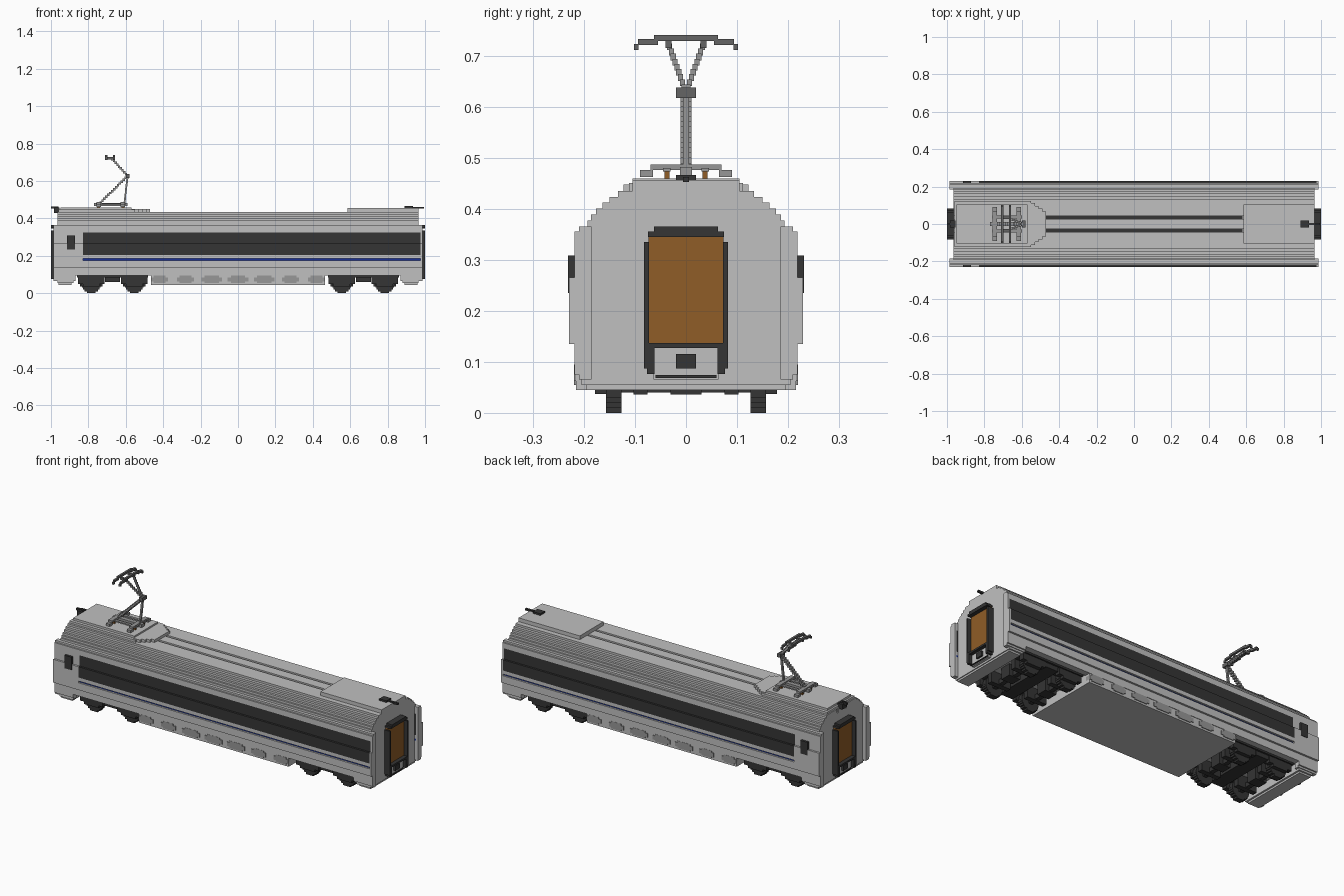
import bpy
import bmesh
from math import sqrt
from mathutils import Vector

default_cube = bpy.data.objects.get("Cube")
if default_cube:
    bpy.data.objects.remove(default_cube, do_unlink=True)


def make_material(name, red, green, blue):
    material = bpy.data.materials.new(name)
    material.use_nodes = True
    color = (red, green, blue, 1)
    material.diffuse_color = color
    shader = material.node_tree.nodes["Principled BSDF"]
    shader.inputs["Base Color"].default_value = color
    return material


light_grey = make_material("light grey", 0.53, 0.53, 0.53)
mid_grey = make_material("mid grey", 0.31, 0.31, 0.31)
dark_steel = make_material("dark steel", 0.13, 0.13, 0.13)
charcoal = make_material("charcoal", 0.035, 0.035, 0.035)
stripe_blue = make_material("stripe blue", 0.01, 0.03, 0.3)
amber_brown = make_material("amber brown", 0.28, 0.11, 0.02)


class Part:
    """Blocks collected into one object."""

    def __init__(self, name, material):
        self.mesh = bpy.data.meshes.new(name)
        self.mesh.materials.append(material)
        part_object = bpy.data.objects.new(name, self.mesh)
        bpy.context.collection.objects.link(part_object)
        self.bm = bmesh.new()

    def block(self, *ranges):
        """One block from its x, y and z ranges."""
        for vert in bmesh.ops.create_cube(self.bm)["verts"]:
            for axis, limits in enumerate(ranges):
                vert.co[axis] = max(limits) if vert.co[axis] > 0 else min(limits)

    def across(self, x, half_width, z):
        """A block centred on the middle of the car."""
        self.block(x, (-half_width, half_width), z)

    def both_sides(self, x, inner, outer, z):
        """Matching blocks on the left and right sides."""
        for side in (-1, 1):
            self.block(x, (side * inner, side * outer), z)

    def stair(self, start, end, size, steps):
        """A stepped bar of small blocks between two points."""
        for i in range(steps + 1):
            centre = Vector(start).lerp(Vector(end), i / steps)
            self.block(*[around(c, s / 2) for c, s in zip(centre, size)])

    def finish(self):
        self.bm.to_mesh(self.mesh)
        self.bm.free()


def around(centre, half):
    return (centre - half, centre + half)


# Main levels and lengths
floor, eave, roof_top = 0.1, 0.365, 0.435
body_end, wall_end = 0.965, 0.987
band_start, band_end = -0.83, 0.975
wall_inside = 0.185
layer = 0.01
full_length = around(0, body_end)


def wall_width(z):
    """Half width of the bulging side wall at a height."""
    if 0.13 < z < 0.27:
        return 0.229
    return 0.218 if 0.075 < z < 0.355 else 0.21


# Body core, side walls in layers, window band and stripe
body = Part("body_shell", light_grey)
window_band = Part("window_band", charcoal)
stripe = Part("side_stripe", stripe_blue)
body.across(full_length, 0.19, (floor, eave))
for i in range(round((eave - 0.065) / layer)):
    bottom = 0.065 + i * layer
    height = (bottom, bottom + layer)
    middle = bottom + layer / 2
    width = wall_width(middle)
    if middle < floor:
        for end in (-1, 1):
            body.both_sides((end * 0.87, end * wall_end), wall_inside, width, height)
        continue
    band, band_width = body, width
    if 0.21 < middle < 0.325:
        band = window_band
    elif 0.17 < middle < 0.19:
        band, band_width = stripe, width - layer
    band.both_sides((band_start, band_end), wall_inside, band_width, height)
    body.both_sides((-wall_end, band_start), wall_inside, width, height)
    body.both_sides((band_end, wall_end), wall_inside, width, height)

# Skirts under both ends
for end in (-1, 1):
    body.across((end * 0.88, end * body_end), 0.205, (0.055, floor))
    body.across((end * 0.89, end * 0.96), 0.196, (0.045, floor))

# Rounded roof in steps, the last two split by grooves
groove_inner, groove_outer = 0.028, 0.042
steps = 6
step_height = (roof_top - eave) / steps
for i in range(steps):
    width = 0.195 - 0.07 * ((i + 0.5) / steps) ** 1.5
    height = (eave + i * step_height, eave + (i + 1) * step_height)
    if i < steps - 2:
        body.across(full_length, width, height)
    else:
        body.across(full_length, groove_inner, height)
        body.both_sides(full_length, groove_outer, width, height)
body.finish()
stripe.finish()

groove_floor = Part("roof_groove_floor", charcoal)
groove_floor.both_sides((-0.47, 0.58), groove_inner, groove_outer, (0.41, 0.415))
groove_floor.finish()

# Door windows beside the band
door_window = around(-0.893, 0.022)
window_band.both_sides(door_window, 0.2, 0.231, (0.235, 0.308))
window_band.finish()

# Raised roof housings, one with a tapered nose
housing = Part("roof_housings", light_grey)
housing.across((0.585, body_end), 0.105, (0.41, 0.456))
housing.across((-0.96, -0.55), 0.122, (0.41, 0.447))
housing.across((-0.95, -0.57), 0.105, (0.44, 0.459))
for i in range(4):
    housing.across((-0.57, -0.53 + i * 0.02), 0.112 - i * 0.015, (0.41, 0.45))
housing.finish()

# Underfloor box, narrower toward the bottom
underfloor = Part("underfloor_box", light_grey)
for i in range(3):
    top = floor - i * 0.02
    underfloor.across(around(0, 0.465 - i * layer), 0.215 - i * layer, (0.045, top))
underfloor.finish()

panels = Part("underfloor_panels", mid_grey)
for i in range(-3, 4):
    half = 0.055 if abs(i) < 2 else 0.045
    panels.both_sides(around(i * 0.14, half), 0.19, 0.219, (0.062, 0.085))
    panels.both_sides(around(i * 0.14, half * 0.7), 0.19, 0.219, (0.055, 0.095))
panels.finish()

# Bogies with stepped round wheels
wheel_radius = 0.053
for name, centre in (("front_bogie", 0.67), ("rear_bogie", -0.67)):
    bogie = Part(name, charcoal)
    for axle in around(centre, 0.115):
        for i in range(10):
            height = (i * layer, (i + 1) * layer)
            half = sqrt(wheel_radius ** 2 - ((i + 0.5) * layer - wheel_radius) ** 2)
            bogie.both_sides(around(axle, half), 0.126, 0.157, height)
        bogie.across(around(axle, 0.012), 0.13, (0.04, 0.065))
        bogie.across(around(axle, 0.035), 0.03, (0.036, floor))
        bogie.both_sides(around(axle, 0.07), 0.15, 0.178, (0.05, floor))
        bogie.both_sides(around(axle, 0.045), 0.15, 0.178, (0.037, floor))
        bogie.both_sides(around(axle, 0.06), 0.075, 0.103, (0.036, floor))
    bogie.both_sides(around(centre, 0.19), 0.1, 0.185, (0.085, floor))
    bogie.across(around(centre, 0.04), 0.175, (0.06, floor))
    bogie.finish()

# Gangway frames, doors and couplers at both ends
frame = Part("gangway_frames", charcoal)
doors = Part("end_doors", amber_brown)
coupler = Part("coupler_boxes", light_grey)
for end in (-1, 1):
    inside = end * 0.95
    frame_depth = (inside, end)
    frame.both_sides(frame_depth, 0.072, 0.082, (0.087, 0.335))
    frame.both_sides(frame_depth, 0.062, 0.076, (0.076, 0.137))
    frame.across(frame_depth, 0.072, (0.127, 0.137))
    frame.across(frame_depth, 0.074, (0.345, 0.355))
    frame.across(frame_depth, 0.063, (0.345, eave))
    frame.across((inside, end * 0.99), 0.02, (0.087, 0.115))
    frame.across((inside, end * 0.985), 0.06, (0.068, 0.074))
    doors.across((inside, end * 0.978), 0.073, (0.135, 0.347))
    coupler.across((inside, end * 0.98), 0.064, (0.065, 0.13))
for part in (frame, doors, coupler):
    part.finish()

# Roof cable connectors
connectors = Part("roof_connectors", charcoal)
connectors.across((0.89, 0.935), 0.02, (0.45, 0.466))
connectors.across((0.92, 0.995), 0.006, (0.452, 0.462))
connectors.across((-0.985, -0.955), 0.02, (0.43, 0.459))
connectors.across((-1, -0.96), 0.006, (0.452, 0.464))
connectors.finish()

# Pantograph base on insulators
base = Part("pantograph_base", mid_grey)
insulators = Part("insulators", amber_brown)
for foot in around(-0.68, 0.065):
    base.across(around(foot, 0.012), 0.07, (0.476, 0.487))
    base.both_sides(around(foot, 0.012), 0.065, 0.09, (0.462, 0.476))
    insulators.both_sides(around(foot, 0.008), 0.032, 0.042, (0.455, 0.476))
base.across(around(-0.68, 0.09), 0.012, (0.465, 0.482))
base.both_sides(around(-0.68, 0.08), 0.03, 0.045, (0.473, 0.48))
base.finish()
insulators.finish()

# Pantograph arms: lower arm, guide rod and upper fork
knee_point = Vector((-0.59, 0, 0.627))
arms = Part("pantograph_arms", mid_grey)
arms.stair((-0.745, 0, 0.475), knee_point, size=(0.013, 0.021, 0.013), steps=15)
arms.stair((-0.608, 0, 0.475), knee_point, size=(0.009, 0.012, 0.013), steps=15)
for side in (-1, 1):
    fork_tip = (-0.672, side * 0.032, 0.717)
    arms.stair(knee_point, fork_tip, size=(0.012, 0.01, 0.013), steps=9)
arms.finish()

# Pantograph knee and contact head
knee = Part("pantograph_knee", dark_steel)
knee.across(around(knee_point.x, layer), 0.02, around(knee_point.z, layer))
knee.finish()
head = Part("pantograph_head", dark_steel)
for strip in around(-0.684, 0.021):
    width = around(strip, 0.006)
    head.across(width, 0.063, (0.728, 0.74))
    head.both_sides(width, 0.055, 0.094, (0.721, 0.732))
    head.both_sides(width, 0.093, 0.102, (0.711, 0.723))
head.both_sides(around(-0.684, 0.021), 0.028, 0.04, (0.715, 0.728))
head.finish()
